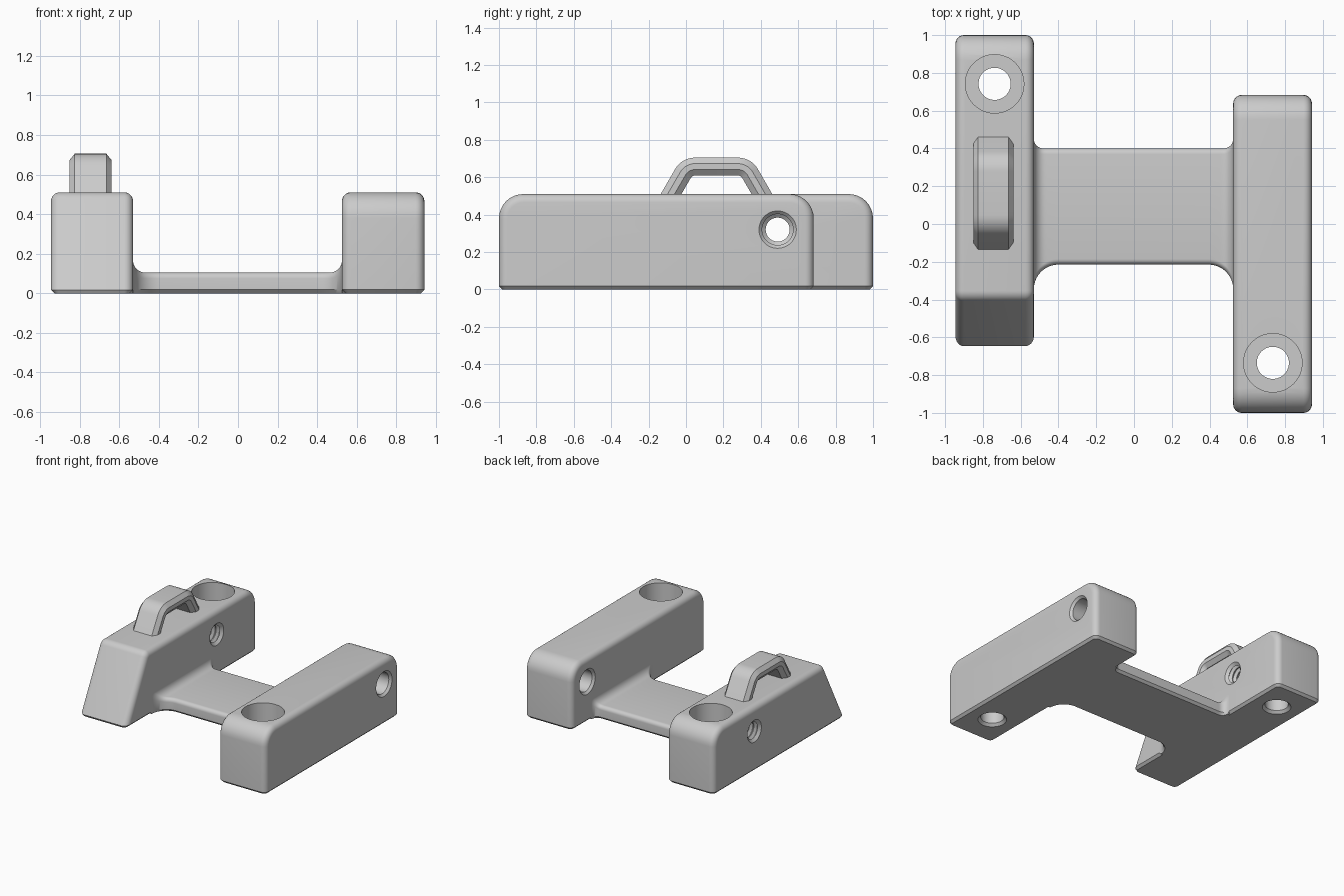
import bpy, bmesh
from math import cos, sin, pi, sqrt, tan
from mathutils import Vector

if "Cube" in bpy.data.objects:
    bpy.data.objects.remove(bpy.data.objects["Cube"])

GREY = (0.6, 0.6, 0.6, 1)
grey = bpy.data.materials.new("plain grey")
grey.use_nodes = True
grey.diffuse_color = GREY
grey.node_tree.nodes["Principled BSDF"].inputs["Base Color"].default_value = GREY


def finish(bm, name):
    bmesh.ops.recalc_face_normals(bm, faces=bm.faces[:])
    mesh = bpy.data.meshes.new(name)
    bm.to_mesh(mesh)
    bm.free()
    mesh.materials.append(grey)
    obj = bpy.data.objects.new(name, mesh)
    bpy.context.collection.objects.link(obj)
    return obj


def smooth(obj):
    bpy.ops.object.select_all(action="DESELECT")
    obj.select_set(True)
    bpy.context.view_layer.objects.active = obj
    bpy.ops.object.shade_smooth_by_angle(angle=pi / 6)


def loft(name, rings):
    """Skin closed rings of points and cap both ends."""
    bm = bmesh.new()
    rows = [[bm.verts.new(p) for p in ring] for ring in rings]
    n = len(rows[0])
    for a, b in zip(rows, rows[1:]):
        for i in range(n):
            j = (i + 1) % n
            bm.faces.new((a[i], a[j], b[j], b[i]))
    bm.faces.new(rows[0])
    bm.faces.new(rows[-1])
    return finish(bm, name)


def rounded(corners, steps=8):
    """Replace each (x, y, radius) corner by an arc; zero radius stays sharp."""
    out, n = [], len(corners)
    for i, (x, y, r) in enumerate(corners):
        p = Vector((x, y))
        if not r:
            out.append(p)
            continue
        a = (Vector(corners[i - 1][:2]) - p).normalized()
        b = (Vector(corners[(i + 1) % n][:2]) - p).normalized()
        half = a.angle(b) / 2
        centre = p + (a + b).normalized() * r / sin(half)
        start = p + a * r / tan(half) - centre
        end = p + b * r / tan(half) - centre
        sweep = pi - 2 * half
        for k in range(steps + 1):
            t = k / steps
            out.append(centre + (start * sin((1 - t) * sweep) + end * sin(t * sweep)) / sin(sweep))
    return out


def block(name, x0, x1, corners):
    """Side profile extruded across x, with soft sides and a chamfered foot."""
    bm = bmesh.new()
    face = bm.faces.new([bm.verts.new((x0, p.x, p.y)) for p in rounded(corners)])
    ext = bmesh.ops.extrude_face_region(bm, geom=[face])
    new = [v for v in ext["geom"] if isinstance(v, bmesh.types.BMVert)]
    bmesh.ops.translate(bm, verts=new, vec=(x1 - x0, 0, 0))
    if not any(f.normal.x < -0.9 and f.calc_center_median().x < x0 + 0.01 for f in bm.faces):
        bmesh.ops.recalc_face_normals(bm, faces=bm.faces[:])
    outline = [e for e in bm.edges if abs(e.verts[0].co.x - e.verts[1].co.x) < 1e-4
               and max(v.co.z for v in e.verts) > 0.01]
    bmesh.ops.bevel(bm, geom=outline, offset=0.045, segments=6, profile=0.5,
                    affect="EDGES", clamp_overlap=False)
    foot = [e for e in bm.edges if max(v.co.z for v in e.verts) < 1e-4]
    bmesh.ops.bevel(bm, geom=foot, offset=0.018, segments=1, profile=0.5,
                    affect="EDGES", clamp_overlap=False)
    return finish(bm, name)


def bore(obj, profile, axis, a, b, sides=48):
    """Cut a turned profile of (radius, position) out of a block."""
    rings = []
    for r, h in profile:
        ring = [(r * cos(2 * pi * k / sides), r * sin(2 * pi * k / sides)) for k in range(sides)]
        rings.append([(a + u, b + v, h) if axis == "z" else (h, a + u, b + v) for u, v in ring])
    cutter = loft("cutter", rings)
    cutter.hide_render = True
    mod = obj.modifiers.new("bore", "BOOLEAN")
    mod.operation, mod.solver, mod.object = "DIFFERENCE", "EXACT", cutter
    bpy.context.view_layer.objects.active = obj
    bpy.ops.object.modifier_apply(modifier="bore")
    bpy.data.objects.remove(cutter)


# Two side blocks
TOP = 0.51
RX0, RX1, LX0, LX1 = 0.525, 0.942, -0.945, -0.53
right_block = block("plain_block", RX0, RX1,
                    [(-1, 0, 0), (0.683, 0, 0), (0.683, TOP, 0.13), (-1, TOP, 0.13)])
left_block = block("handle_block", LX0, LX1,
                   [(-0.655, 0, 0), (1, 0, 0), (1, TOP, 0.13), (-0.39, TOP, 0.06)])

# Counterbored screw holes
screw = [(0.115, -0.01), (0.085, 0.02), (0.085, 0.2), (0.155, 0.2), (0.155, 0.7)]
bore(right_block, screw, "z", 0.735, -0.735)
bore(left_block, screw, "z", -0.738, 0.742)

# Plain cross hole with chamfered mouths
bore(right_block, [(0.11, RX0 - 0.01), (0.083, RX0 + 0.017), (0.083, RX1 - 0.017),
                   (0.11, RX1 + 0.01)], "x", 0.49, 0.32)

# Threaded cross hole
thread = [(0.1, LX0 - 0.01)]
turns = 10
pitch = (LX1 - LX0 - 0.03) / turns
for k in range(turns):
    x = LX0 + 0.015 + k * pitch
    thread += [(0.064, x + pitch * 0.1), (0.086, x + pitch * 0.45),
               (0.086, x + pitch * 0.55), (0.064, x + pitch * 0.9)]
thread.append((0.1, LX1 + 0.01))
bore(left_block, thread, "x", 0.49, 0.32)


# Bridge plate blending into both blocks
def flare(d, r):
    d = max(d, 0)
    return r - sqrt(r * r - (r - d) ** 2) if d < r else 0


def bridge_ring(x):
    d = min(x - LX1, RX0 - x)
    front, back = -0.215 - flare(d, 0.13), 0.4 + flare(d, 0.05)
    top, c, r = 0.105 + flare(d, 0.06), 0.018, 0.03
    arc = [(r * (1 - cos(k * pi / 12)), r * (1 - sin(k * pi / 12))) for k in range(7)]
    ring = [(front + c, 0), (front, c)] + [(front + u, top - v) for u, v in arc]
    ring += [(back - u, top - v) for u, v in reversed(arc)] + [(back, c), (back - c, 0)]
    return [(x, y, z) for y, z in ring]


steps = [-0.08] + [0.13 * (1 - cos(k * pi / 32)) for k in range(17)]
stations = [LX1 + d for d in steps] + [RX0 - d for d in reversed(steps)]
bridge = loft("bridge", [bridge_ring(x) for x in stations])

# Handle: chamfered bar swept along a rounded arch
MID, REACH, CREST = 0.163, 0.158, 0.657
base = REACH + (CREST - 0.44) / tan(pi / 3)
path = rounded([(MID - base, 0.44, 0), (MID - REACH, CREST, 0.075),
                (MID + REACH, CREST, 0.075), (MID + base, 0.44, 0)])
w, t, cw, ct = 0.106, 0.048, 0.026, 0.032
quarter = [(w, t - ct), (w - cw, t)]
section = quarter + [(-u, v) for u, v in reversed(quarter)]
section += [(-u, -v) for u, v in section]
rings = []
for i, p in enumerate(path):
    along = (path[min(i + 1, len(path) - 1)] - path[max(i - 1, 0)]).normalized()
    out = Vector((-along.y, along.x))
    rings.append([(-0.745 + u, p.x + out.x * v, p.y + out.y * v) for u, v in section])
handle = loft("handle", rings)

for part in (right_block, left_block, bridge, handle):
    smooth(part)
